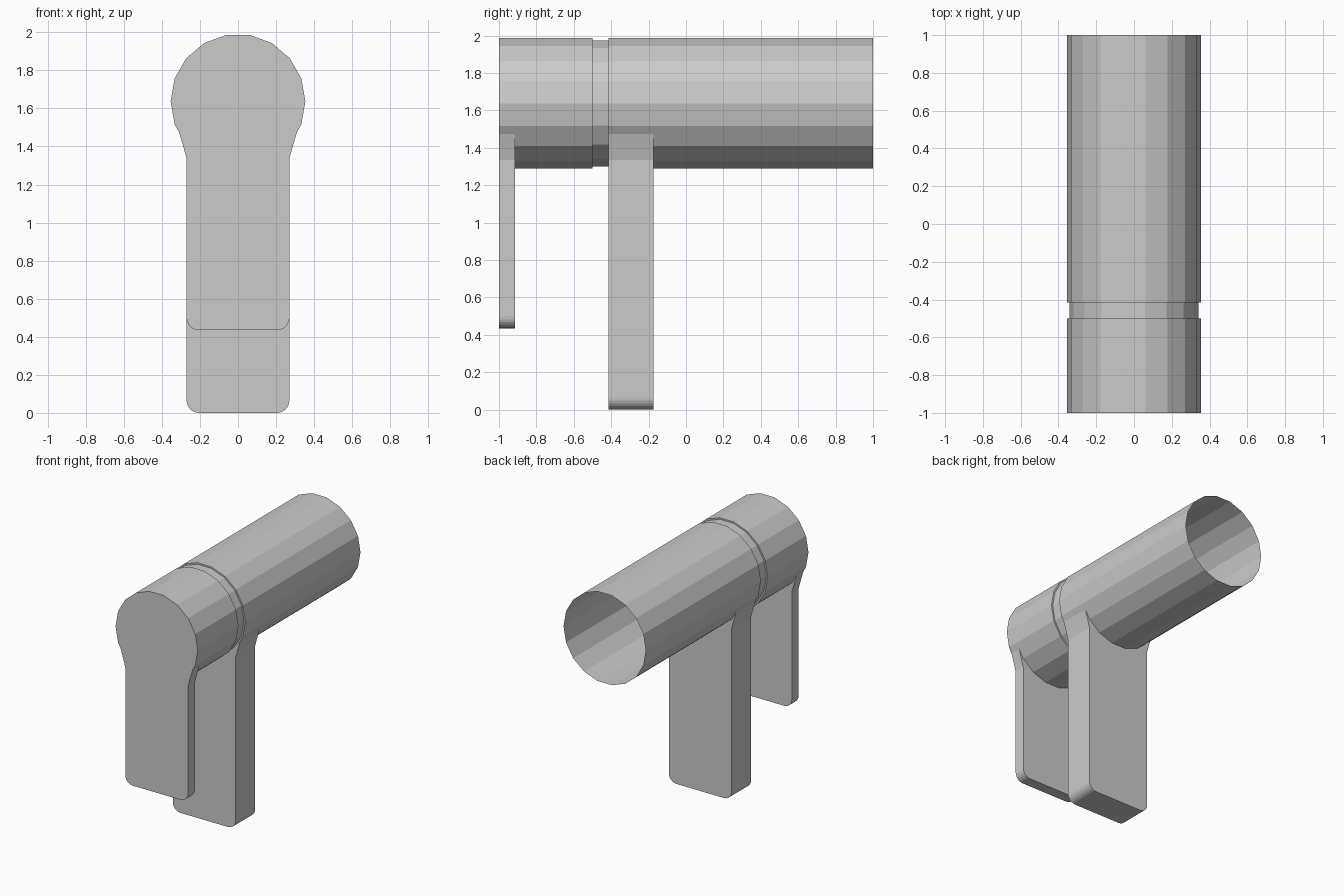
import bpy, bmesh
from math import cos, sin, pi, radians

if "Cube" in bpy.data.objects:
    bpy.data.objects.remove(bpy.data.objects["Cube"])

R, ZC, SIDES = 0.354, 1.637, 18


def ring_point(deg, r=R):
    return (r * cos(radians(deg)), ZC + r * sin(radians(deg)))


def finish(name, bm):
    bmesh.ops.recalc_face_normals(bm, faces=bm.faces[:])
    me = bpy.data.meshes.new(name)
    bm.to_mesh(me)
    bm.free()
    ob = bpy.data.objects.new(name, me)
    bpy.context.collection.objects.link(ob)
    return ob


def barrel():
    # Open tube with a shallow groove, swept round the y axis
    profile = [(-1, R), (-0.5, R), (-0.5, 0.342), (-0.415, 0.342), (-0.415, R), (1, R)]
    bm = bmesh.new()
    rings = []
    for y, r in profile:
        ring = []
        for i in range(SIDES):
            x, z = ring_point(i * 360 / SIDES, r)
            ring.append(bm.verts.new((x, y, z)))
        rings.append(ring)
    for a, b in zip(rings, rings[1:]):
        for i in range(SIDES):
            j = (i + 1) % SIDES
            bm.faces.new((a[i], a[j], b[j], b[i]))
    finish("barrel", bm)


def leg(name, y0, y1, bottom, end_cap=False):
    # Right half of the outline: flared neck, straight side, rounded foot
    w, c = 0.27, 0.065
    half = [(0.31, 1.475), (0.288, 1.402), (w, 1.335)]
    for k in range(7):
        a = -k * pi / 12
        half.append((w - c + c * cos(a), bottom + c + c * sin(a)))
    path = half + [(-x, z) for x, z in reversed(half)]
    under = [ring_point(d) for d in range(200 + 20, 340, 20)]
    over = [ring_point(d) for d in range(200, -21, -20)]

    bm = bmesh.new()
    front = [bm.verts.new((x, y0, z)) for x, z in path]
    back = [bm.verts.new((x, y1, z)) for x, z in path]
    for i in range(len(path) - 1):
        bm.faces.new((front[i], front[i + 1], back[i + 1], back[i]))
    # The faces follow the barrel; the end cap also closes the barrel mouth
    top = over if end_cap else under
    bm.faces.new(front + [bm.verts.new((x, y0, z)) for x, z in top])
    bm.faces.new(back + [bm.verts.new((x, y1, z)) for x, z in under])
    finish(name, bm)


barrel()
leg("front_plate", -1.0, -0.915, 0.435, end_cap=True)
leg("main_leg", -0.415, -0.175, 0.0)
